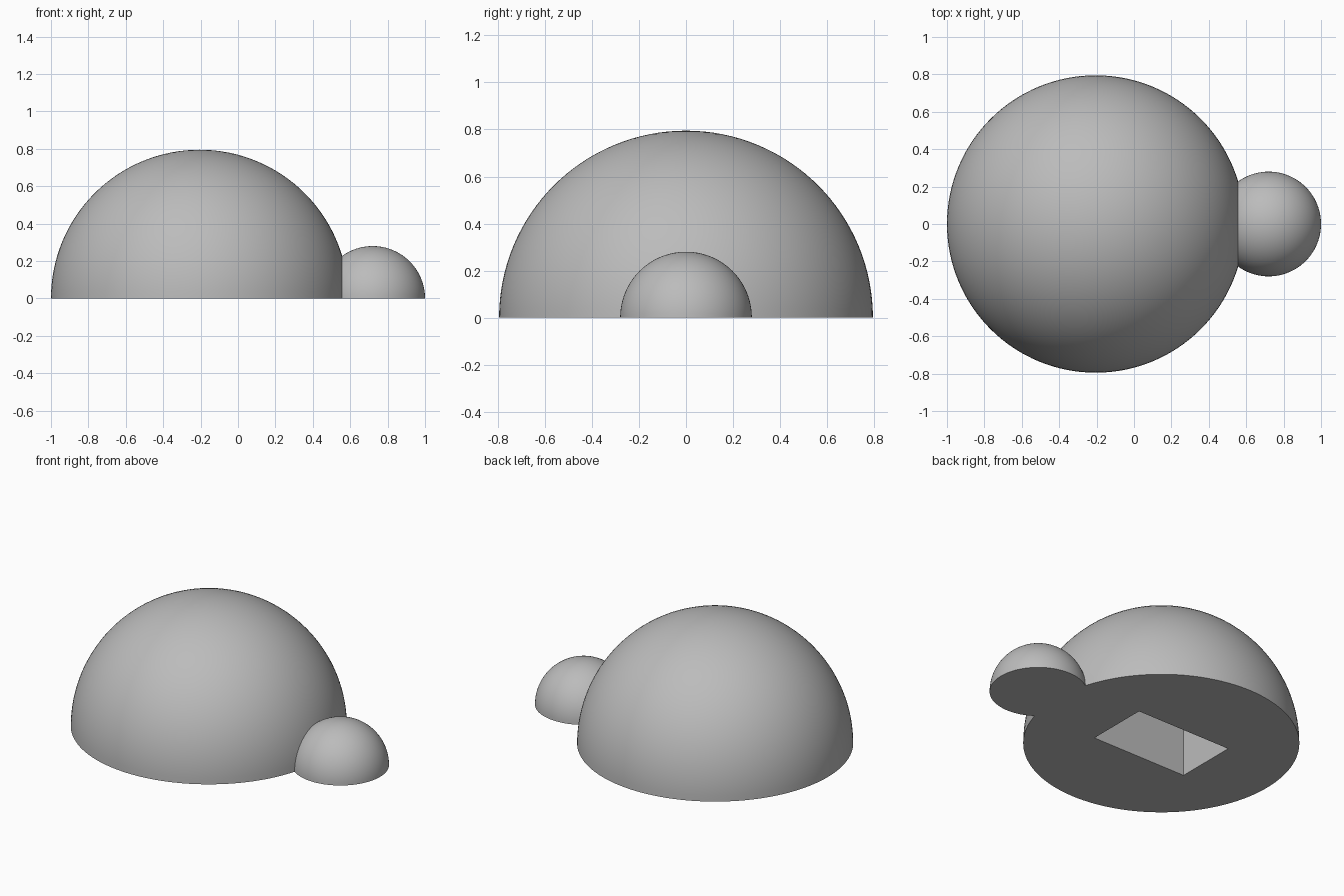
import bpy
import bmesh
import math
from mathutils import Matrix

cube = bpy.data.objects.get("Cube")
if cube:
    bpy.data.objects.remove(cube, do_unlink=True)

BIG_RADIUS, BIG_X = 0.795, -0.205
SMALL_RADIUS, SMALL_X = 0.28, 0.72
POCKET_LENGTH, POCKET_WIDTH, POCKET_DEPTH = 0.67, 0.40, 0.40

grey = bpy.data.materials.new("plain grey")
grey.use_nodes = True
colour = (0.5, 0.5, 0.5, 1)
grey.diffuse_color = colour
grey.node_tree.nodes["Principled BSDF"].inputs["Base Color"].default_value = colour


def add_object(name, bm):
    bmesh.ops.recalc_face_normals(bm, faces=bm.faces)
    mesh = bpy.data.meshes.new(name)
    bm.to_mesh(mesh)
    bm.free()
    mesh.materials.append(grey)
    obj = bpy.data.objects.new(name, mesh)
    bpy.context.collection.objects.link(obj)
    return obj


def dome(name, radius, x, segments):
    """Closed half sphere resting on the ground."""
    bm = bmesh.new()
    bmesh.ops.create_uvsphere(bm, u_segments=segments, v_segments=segments // 2,
                              radius=radius)
    below = [v for v in bm.verts if v.co.z < -0.001]
    bmesh.ops.delete(bm, geom=below, context='VERTS')
    rim = [e for e in bm.edges if e.is_boundary]
    bmesh.ops.contextual_create(bm, geom=rim)
    bmesh.ops.translate(bm, verts=bm.verts, vec=(x, 0, 0))
    return add_object(name, bm)


def combine(target, other, operation):
    """Apply a boolean and discard the helper."""
    other.hide_render = True
    mod = target.modifiers.new(operation.lower(), 'BOOLEAN')
    mod.operation = operation
    mod.solver = 'EXACT'
    mod.object = other
    bpy.ops.object.select_all(action='DESELECT')
    target.select_set(True)
    bpy.context.view_layer.objects.active = target
    bpy.ops.object.modifier_apply(modifier=mod.name)
    bpy.data.objects.remove(other, do_unlink=True)


# Large dome merged with the small dome on its side
body = dome("double_dome", BIG_RADIUS, BIG_X, 128)
combine(body, dome("small_dome", SMALL_RADIUS, SMALL_X, 96), 'UNION')

# Rectangular pocket sunk into the flat underside
bm = bmesh.new()
bmesh.ops.create_cube(bm, size=1, matrix=Matrix.Translation((BIG_X, 0, 0))
                      @ Matrix.Diagonal((POCKET_LENGTH, POCKET_WIDTH, POCKET_DEPTH * 2, 1)))
combine(body, add_object("pocket_cutter", bm), 'DIFFERENCE')

# Smooth domes, crisp rim, seam and pocket
bpy.ops.object.shade_smooth_by_angle(angle=math.radians(30))
